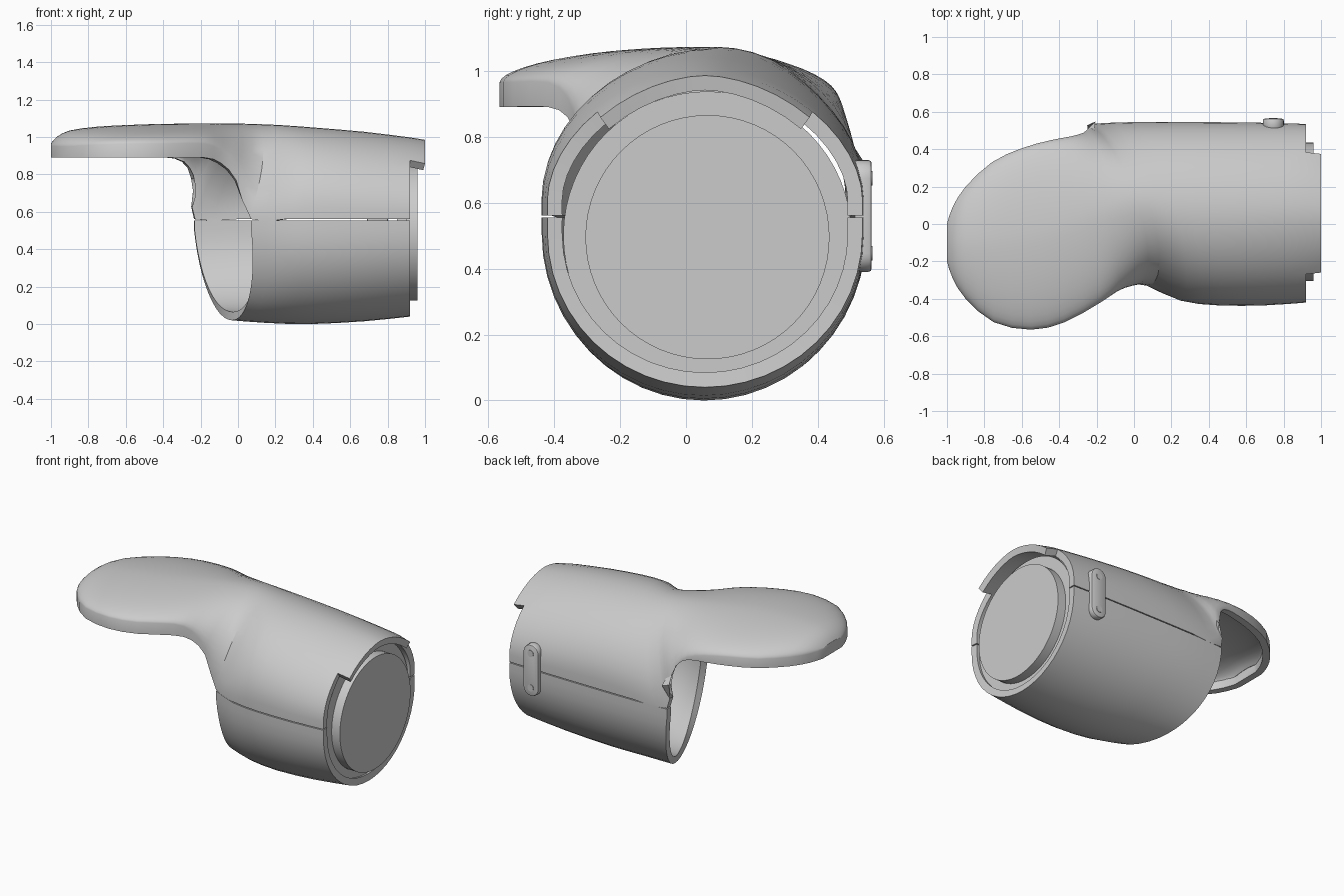
import bpy, bmesh, math

if "Cube" in bpy.data.objects:
    bpy.data.objects.remove(bpy.data.objects["Cube"])

SEG = 24


def catmull(p, q, r, s, t):
    return [0.5 * (2 * b + (c - a) * t + (2 * a - 5 * b + 4 * c - d) * t * t
                   + (3 * b - a - 3 * c + d) * t ** 3) for a, b, c, d in zip(p, q, r, s)]


def smooth_rows(rows, sub=2):
    out = []
    for i in range(len(rows) - 1):
        p, s = rows[max(i - 1, 0)], rows[min(i + 2, len(rows) - 1)]
        out += [catmull(p, rows[i], rows[i + 1], s, k / sub) for k in range(sub)]
    return out + [list(rows[-1])]


def arch(bm, row):
    """Short straight walls at the front and back edges, joined by an arch over the crest."""
    xf, yf, zf, xb, yb, zb, crest, wf, wb, n, bow = row
    d = 1 if crest > zf else -1
    verts = [bm.verts.new((xf, yf, zf))]
    for j in range(SEG + 1):
        t = math.pi * j / SEG
        c, s = math.cos(t), max(math.sin(t), 0)
        u = 0.5 - 0.5 * math.copysign(abs(c) ** n, c)
        s = s ** n if s > 1e-6 else 0
        base = zf + d * wf if c > 0 else zb + d * wb
        verts.append(bm.verts.new((xf + (xb - xf) * u + bow * s, yf + (yb - yf) * u,
                                   base + (crest - base) * s)))
    return verts + [bm.verts.new((xb, yb, zb))]


def finish(obj, angle=28):
    """Apply modifiers, then smooth while keeping crisp rims."""
    bpy.ops.object.select_all(action='DESELECT')
    obj.select_set(True)
    bpy.context.view_layer.objects.active = obj
    for m in list(obj.modifiers):
        bpy.ops.object.modifier_apply(modifier=m.name)
    bpy.ops.object.shade_smooth_by_angle(angle=math.radians(angle))


def to_object(bm, name):
    me = bpy.data.meshes.new(name)
    bm.to_mesh(me)
    bm.free()
    obj = bpy.data.objects.new(name, me)
    bpy.context.collection.objects.link(obj)
    return obj


def shell(name, rows, flip=False, cap=False, tab=None):
    bm = bmesh.new()
    rings = [arch(bm, r) for r in smooth_rows(rows)]
    spans = [(a, b, 0, SEG + 2) for a, b in zip(rings, rings[1:])]
    if tab:
        spans.append((rings[-1], arch(bm, tab), 7, SEG - 5))
    for a, b, j0, j1 in spans:
        for j in range(j0, j1):
            f = (a[j], b[j], b[j + 1], a[j + 1])
            bm.faces.new(f[::-1] if flip else f)
    if cap:
        bm.faces.new(rings[0])
    bmesh.ops.delete(bm, geom=[v for v in bm.verts if not v.link_faces], context='VERTS')
    bmesh.ops.remove_doubles(bm, verts=bm.verts, dist=0.004)
    obj = to_object(bm, name)
    m = obj.modifiers.new("wall", 'SOLIDIFY')
    m.thickness, m.offset = 0.045, -1
    finish(obj)


def cylinder(name, radius, lo, hi, y, z, axis='X', x=0, verts=64):
    mid = (lo + hi) / 2
    loc = (mid, y, z) if axis == 'X' else (x, mid, z)
    rot = (0, math.pi / 2, 0) if axis == 'X' else (math.pi / 2, 0, 0)
    bpy.ops.mesh.primitive_cylinder_add(vertices=verts, radius=radius, depth=hi - lo,
                                        location=loc, rotation=rot)
    bpy.context.object.name = name
    finish(bpy.context.object)


# Upper shell: hollow overhanging hood that blends into the half tube
S = 0.561
shell("upper_shell", [
    (-1.0, -.20, .89, -1.0, .00, .89, .965, .06, .06, 1.1, 0),
    (-.97, -.29, .89, -.97, .09, .89, 1.0, .06, .06, 1.1, 0),
    (-.90, -.40, .89, -.90, .20, .89, 1.035, .06, .06, 1.1, 0),
    (-.75, -.525, .89, -.76, .33, .89, 1.055, .07, .06, 1.15, 0),
    (-.55, -.565, .89, -.60, .405, .89, 1.065, .075, .06, 1.15, 0),
    (-.37, -.525, .89, -.45, .447, .89, 1.07, .075, .045, 1.15, 0),
    (-.18, -.42, .89, -.34, .468, .885, 1.072, .075, .02, 1.15, .02),
    (-.09, -.36, .86, -.27, .488, .835, 1.072, .06, .006, 1.15, .05),
    (-.01, -.33, .77, -.24, .518, .71, 1.072, .04, .006, 1.1, .10),
    (.07, -.33, S, -.235, .535, S, 1.07, .04, .006, 1.03, .16),
    (.25, -.41, S, 0, .545, S, 1.064, .05, .04, 1.03, .10),
    (.45, -.435, S, .30, .545, S, 1.05, .06, .06, 1.04, .04),
    (.70, -.435, S, .65, .542, S, 1.028, .05, .05, 1.07, 0),
    (.92, -.42, S, .92, .535, S, .998, .05, .05, 1.1, 0),
], cap=True, tab=(1.0, -.41, S, 1.0, .525, S, .985, .03, .03, 1.12, 0))

# Lower shell: half tube with a slanted opening
S = 0.555
shell("lower_shell", [
    (.07, -.33, S, -.235, .535, S, .02, .05, .05, .97, .05),
    (.25, -.41, S, 0, .545, S, .006, .05, .05, 1, .03),
    (.45, -.435, S, .30, .545, S, 0, .05, .05, 1, .01),
    (.70, -.435, S, .65, .542, S, .015, .05, .05, 1, 0),
    (.92, -.42, S, .92, .535, S, .04, .05, .05, 1, 0),
], flip=True)

# End plug: wide flange with a raised face
cylinder("plug_flange", .437, .85, .90, .065, .50)
cylinder("plug_face", .37, .90, .96, .065, .495)

# Side clasp: rounded strap with two screws across the seam
bm = bmesh.new()
pts = []
for k in range(26):
    top = k < 13
    a = math.pi * (k if top else k - 1) / 12
    pts.append(bm.verts.new((.745 + .056 * math.cos(a), .51,
                             (.673 if top else .446) + .056 * math.sin(a))))
face = bm.faces.new(pts)
ext = bmesh.ops.extrude_face_region(bm, geom=[face])
bmesh.ops.translate(bm, vec=(0, .053, 0),
                    verts=[g for g in ext['geom'] if isinstance(g, bmesh.types.BMVert)])
bmesh.ops.recalc_face_normals(bm, faces=bm.faces)
clasp = to_object(bm, "clasp_strap")
bev = clasp.modifiers.new("edge", 'BEVEL')
bev.width, bev.segments = .01, 2
finish(clasp)
for i, z in enumerate((.446, .673)):
    cylinder(f"clasp_screw_{i + 1}", .022, .54, .566, 0, z, axis='Y', x=.745, verts=20)
